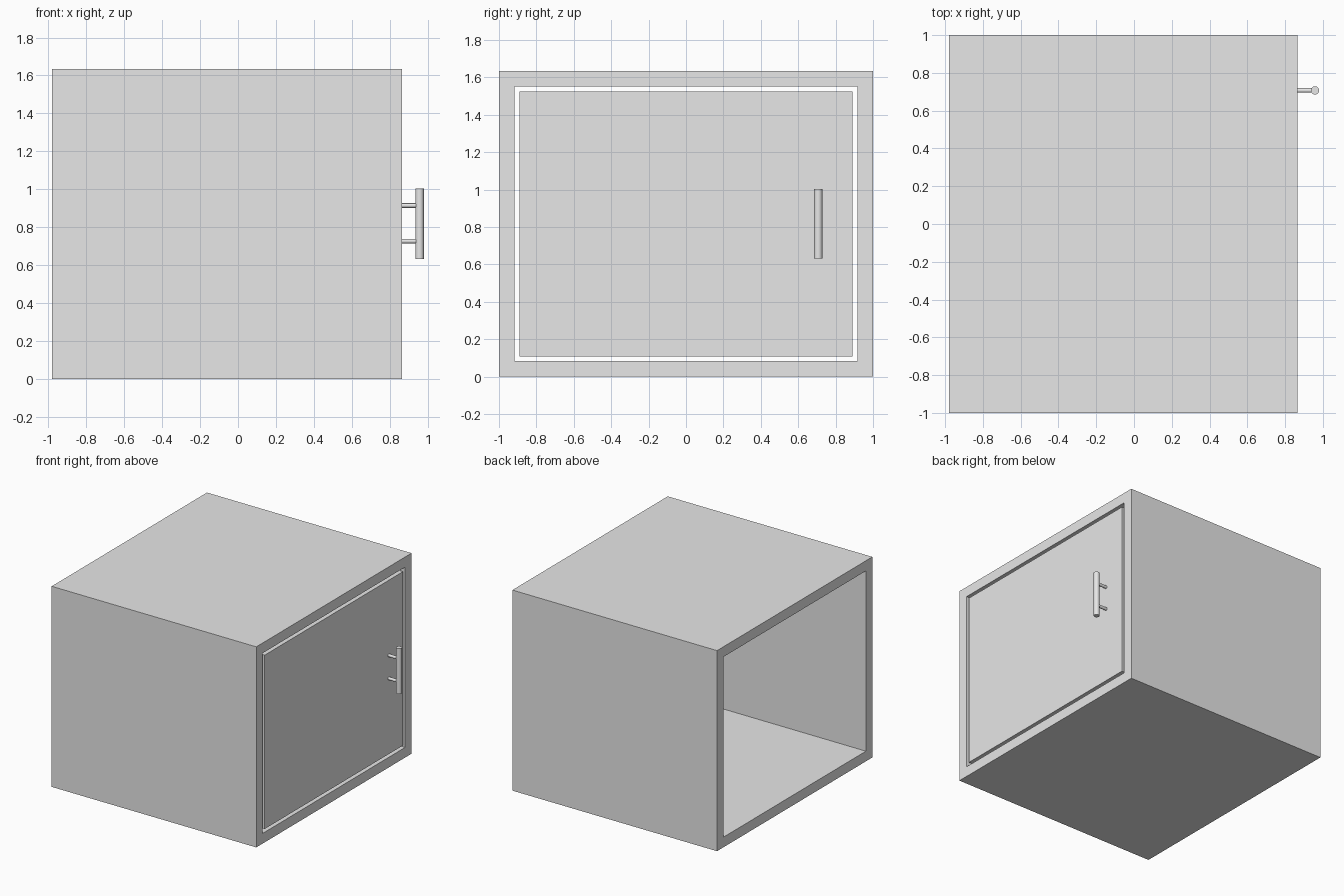
import bpy
import bmesh
import math
from mathutils import Vector

cube = bpy.data.objects.get("Cube")
if cube:
    bpy.data.objects.remove(cube, do_unlink=True)

grey = bpy.data.materials.new("light_grey")
grey.use_nodes = True
grey.diffuse_color = (0.8, 0.8, 0.8, 1)
grey.node_tree.nodes["Principled BSDF"].inputs["Base Color"].default_value = (0.8, 0.8, 0.8, 1)

BACK, FRONT = -0.98, 0.865
HEIGHT, WALL, GAP = 1.635, 0.083, 0.026


def add_object(name, bm):
    bmesh.ops.recalc_face_normals(bm, faces=bm.faces)
    mesh = bpy.data.meshes.new(name)
    bm.to_mesh(mesh)
    bm.free()
    mesh.materials.append(grey)
    obj = bpy.data.objects.new(name, mesh)
    bpy.context.collection.objects.link(obj)
    return obj


def rectangle(bm, x, margin):
    """Ring of corners in the plane x, set in from the outer shell."""
    y, low, high = 1 - margin, margin, HEIGHT - margin
    return [bm.verts.new((x, *p)) for p in ((-y, low), (y, low), (y, high), (-y, high))]


def rod(name, start, end, radius):
    start, end = Vector(start), Vector(end)
    axis = end - start
    bpy.ops.mesh.primitive_cylinder_add(
        vertices=32, radius=radius, depth=axis.length, location=(start + end) / 2,
        rotation=axis.to_track_quat("Z", "Y").to_euler())
    obj = bpy.context.object
    obj.name = name
    obj.data.materials.append(grey)
    bpy.ops.object.shade_smooth_by_angle(angle=math.radians(40))


# Cabinet shell: a rectangular tube, open at both ends
bm = bmesh.new()
rings = [rectangle(bm, BACK, 0), rectangle(bm, FRONT, 0),
         rectangle(bm, FRONT, WALL), rectangle(bm, BACK, WALL)]
for i, ring in enumerate(rings):
    other = rings[(i + 1) % 4]
    for j in range(4):
        k = (j + 1) % 4
        bm.faces.new((ring[j], ring[k], other[k], other[j]))
add_object("cabinet_shell", bm)

# Door: flush panel with a clear gap all round
bm = bmesh.new()
inner = rectangle(bm, FRONT - WALL, WALL + GAP)
outer = rectangle(bm, FRONT, WALL + GAP)
bm.faces.new(inner)
bm.faces.new(outer)
for j in range(4):
    k = (j + 1) % 4
    bm.faces.new((inner[j], inner[k], outer[k], outer[j]))
add_object("door", bm)

# Handle: upright bar on two posts
bar_x, bar_y = 0.958, 0.707
rod("handle_bar", (bar_x, bar_y, 0.633), (bar_x, bar_y, 1.003), 0.022)
for name, z in (("lower_handle_post", 0.726), ("upper_handle_post", 0.914)):
    rod(name, (FRONT, bar_y, z), (bar_x, bar_y, z), 0.012)
